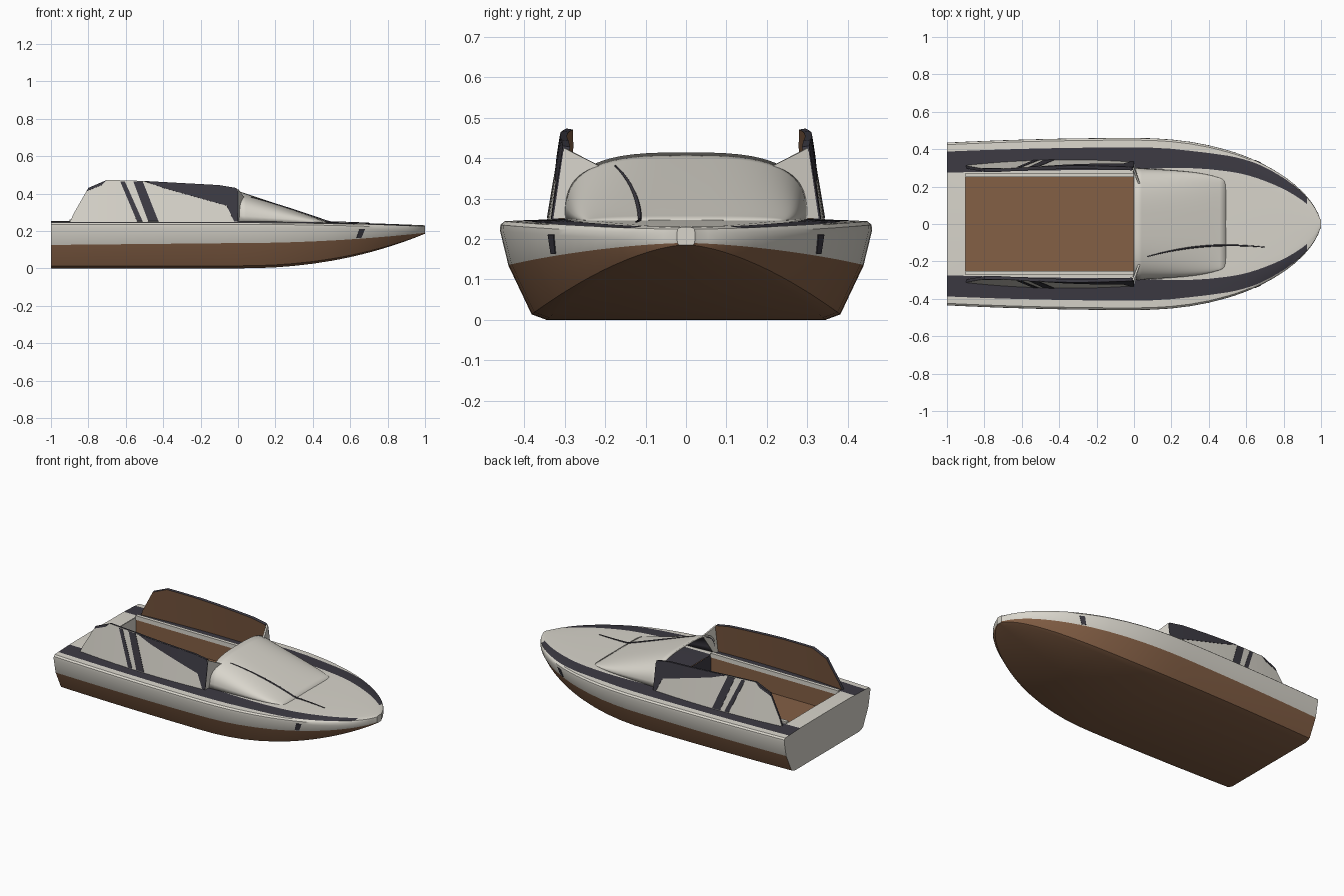
import bpy, bmesh, math

if "Cube" in bpy.data.objects:
    bpy.data.objects.remove(bpy.data.objects["Cube"])


def material(name, rgb):
    m = bpy.data.materials.new(name)
    m.use_nodes = True
    m.diffuse_color = (*rgb, 1)
    m.node_tree.nodes["Principled BSDF"].inputs["Base Color"].default_value = (*rgb, 1)
    return m


WHITE = material("warm white", (0.69, 0.665, 0.60))
BROWN = material("brown", (0.23, 0.115, 0.06))
DARK = material("charcoal", (0.045, 0.042, 0.055))


def finish(name, bm, mats, mirror=True, thick=0, inner=0, rim=0, angle=30):
    """Turn a bmesh into an object, mirrored across the centre line."""
    mesh = bpy.data.meshes.new(name)
    bm.to_mesh(mesh)
    bm.free()
    for m in mats:
        mesh.materials.append(m)
    ob = bpy.data.objects.new(name, mesh)
    bpy.context.collection.objects.link(ob)
    if angle:
        bpy.ops.object.select_all(action="DESELECT")
        ob.select_set(True)
        bpy.context.view_layer.objects.active = ob
        bpy.ops.object.shade_smooth_by_angle(angle=math.radians(angle))
    if mirror:
        mod = ob.modifiers.new("mirror", "MIRROR")
        mod.use_axis = (False, True, False)
    if thick:
        mod = ob.modifiers.new("thickness", "SOLIDIFY")
        mod.thickness = thick
        mod.offset = -1
        mod.material_offset = inner
        mod.material_offset_rim = rim
    return ob


def clamp(v):
    return max(0.0, min(1.0, v))


# Hull shape functions along the length
def width(x):
    if x < 0:
        return 0.46 - 0.025 * x * x
    return max(0.022, 0.46 * max(0, 1 - x ** 2.2) ** 0.62)


def keel_z(x):
    return 0.185 * max(0, x) ** 2.2


def paint_z(x):
    return 0.135 + (0.01 * x if x < 0 else 0.055 * x * x)


def deck_z(x):
    return 0.25 - 0.022 * max(0, x) ** 2


def section(x):
    w, zb, zm, zd = width(x), keel_z(x), paint_z(x), deck_z(x)
    band_out = 0.89 + 0.07 * clamp((x - 0.35) / 0.3)
    band_in = 0.63 + 0.1 * clamp(x / 0.6)
    return [(0, zb), (0.75 * w, zb), (0.83 * w, zb + 0.1 * (zm - zb)),
            (0.955 * w, zm), (w, zd - 0.03), (0.998 * w, zd - 0.015), (0.975 * w, zd - 0.006),
            (band_out * w, zd - 0.004), (band_in * w, zd),
            (min(0.255, 0.58 * w), zd + 0.001), (0, zd + 0.002)]


# Hull and deck, with painted bands by column and an opening for the cockpit
REAR, FRONT, HALF, FLOOR = -0.9, 0.0, 0.255, 0.12
stations = [-1 + 0.1 * i for i in range(16)] + [0.5 + 0.04 * i for i in range(1, 11)]
stations += [0.925, 0.95, 0.97, 0.985, 0.995, 1.0]
bm = bmesh.new()
rings = [[bm.verts.new((x, y, z)) for y, z in section(x)] for x in stations]
for i in range(len(rings) - 1):
    mid = (stations[i] + stations[i + 1]) / 2
    for j in range(10):
        if j == 9 and REAR < mid < FRONT:
            continue
        f = bm.faces.new((rings[i][j], rings[i + 1][j], rings[i + 1][j + 1], rings[i][j + 1]))
        banded = j == 7 and mid < 0.93
        under_cowl = j == 9 and FRONT < mid < 0.4
        f.material_index = 1 if j < 3 else 2 if banded or under_cowl else 0
bm.faces.new(rings[0])
bm.faces.new(rings[-1])
bmesh.ops.recalc_face_normals(bm, faces=bm.faces)
finish("hull", bm, [WHITE, BROWN, DARK])


def box(name, lo, hi, mats, mirror=True, open_top=False):
    bm = bmesh.new()
    bmesh.ops.create_cube(bm, size=1)
    for v in bm.verts:
        v.co = [lo[k] if v.co[k] < 0 else hi[k] for k in range(3)]
    if open_top:
        bm.normal_update()
        bmesh.ops.delete(bm, geom=[f for f in bm.faces if f.normal.z > 0.9], context="FACES_ONLY")
        for f in bm.faces:
            f.material_index = 1 if f.normal.x < -0.9 else 2 if f.normal.x > 0.9 else 0
        bmesh.ops.reverse_faces(bm, faces=bm.faces)
    return finish(name, bm, mats, mirror)


# Cockpit tub and the ledges beside it
box("cockpit_tub", (REAR, -HALF, FLOOR), (FRONT, HALF, 0.25), [BROWN, WHITE, DARK], False, True)
box("cockpit_ledge", (REAR, 0.25, 0.235), (0, 0.272, 0.262), [WHITE])


# Sloping foredeck cowl, dark inside and open to the cockpit
def cowl_size(x):
    t = x / 0.5
    return 0.30 - 0.03 * t - 0.04 * t ** 5, max(0.001, 0.166 * (1 - t))


def cowl_base(x):
    return deck_z(x) - 0.002


def cowl_z(x, y):
    a, h = cowl_size(x)
    arch = cowl_base(x) + h * max(0, 1 - (abs(y) / a) ** 3) ** (1 / 3)
    return max(arch, deck_z(x) + 0.002)


bm = bmesh.new()
rows = []
for i in range(13):
    x = 0.5 * i / 12
    a, h = cowl_size(x)
    row = []
    for j in range(17):
        t = math.pi / 2 * j / 16
        up = math.cos(t) ** (2 / 3) if j < 16 else 0
        row.append(bm.verts.new((x, a * math.sin(t) ** (2 / 3), cowl_base(x) + h * up)))
    rows.append(row)
for r, s in zip(rows, rows[1:]):
    for j in range(16):
        bm.faces.new((r[j], s[j], s[j + 1], r[j + 1]))
bm.normal_update()
if sum(f.normal.z for f in bm.faces) < 0:
    bmesh.ops.reverse_faces(bm, faces=bm.faces)
finish("cowl", bm, [WHITE, DARK], thick=0.01, inner=1, angle=50)


# Curved upright panels drawn in side elevation and bent to a surface
def panel(name, pts, surface, thick, mats, lift=0.0, inner=0, rim=0):
    bm = bmesh.new()
    bm.faces.new([bm.verts.new((x, 0, z)) for x, z in pts])
    for i in range(1, 18):
        bmesh.ops.bisect_plane(bm, geom=bm.verts[:] + bm.edges[:] + bm.faces[:],
                               plane_co=(-0.9 + i * 0.05, 0, 0), plane_no=(1, 0, 0))
    for v in bm.verts:
        v.co.y = surface(v.co.x, v.co.z) + lift
    bm.normal_update()
    if sum(f.normal.y for f in bm.faces) < 0:
        bmesh.ops.reverse_faces(bm, faces=bm.faces)
    return finish(name, bm, mats, thick=thick, inner=inner, rim=rim, angle=0)


def wing_y(x, z):
    return 0.343 - 0.03 * ((x + 0.35) / 0.55) ** 2 - 0.16 * (z - 0.25)


def side_y(x, z):
    zm, zr = paint_z(x), deck_z(x) - 0.03
    return width(x) * (0.955 + 0.045 * (z - zm) / (zr - zm))


panel("side_wing", [(-0.9, 0.245), (-0.88, 0.29), (-0.8, 0.43), (-0.7, 0.473), (-0.5, 0.467),
                    (-0.1, 0.445), (-0.01, 0.43), (0, 0.41), (0, 0.245)],
      wing_y, 0.016, [WHITE, BROWN, DARK], inner=1, rim=2)

# Painted wing and hull markings as thin plates
marks = {
    "wing_narrow_stripe": [(-0.63, 0.465), (-0.605, 0.465), (-0.51, 0.252), (-0.54, 0.252)],
    "wing_wide_stripe": [(-0.56, 0.465), (-0.51, 0.465), (-0.425, 0.252), (-0.48, 0.252)],
    "wing_front_wedge": [(-0.5, 0.467), (-0.1, 0.445), (-0.01, 0.43), (0, 0.41), (0, 0.33),
                         (-0.06, 0.335), (-0.4, 0.43)],
    "wing_front_edge": [(-0.06, 0.335), (0, 0.33), (0, 0.25), (-0.02, 0.25)],
    "wing_rear_corner": [(-0.81, 0.412), (-0.8, 0.43), (-0.7, 0.473), (-0.73, 0.445)],
}
for name, pts in marks.items():
    panel(name, pts, wing_y, 0.003, [DARK], lift=0.002)
panel("hull_side_mark", [(0.635, 0.163), (0.66, 0.163), (0.68, 0.21), (0.65, 0.21)],
      side_y, 0.005, [DARK], lift=0.003)

# Fairing joining the cowl shoulder to the wing
bm = bmesh.new()
bm.faces.new([bm.verts.new(p) for p in
              [(0.035, 0.21, 0.378), (0.0, 0.302, 0.425), (0.0, 0.328, 0.25), (0.005, 0.28, 0.25)]])
bm.normal_update()
if bm.faces[:][0].normal.x < 0:
    bmesh.ops.reverse_faces(bm, faces=bm.faces)
finish("wing_fairing", bm, [WHITE], thick=0.01, angle=0)

# Slender dark trim line on one side of the foredeck
curve = bpy.data.curves.new("foredeck_trim", "CURVE")
curve.dimensions = "3D"
curve.bevel_depth = 0.005
curve.bevel_resolution = 1
curve.use_fill_caps = True
line = curve.splines.new("POLY")
steps = 24
line.points.add(steps)
for i, p in enumerate(line.points):
    x = 0.07 + 0.63 * i / steps
    y = -0.114 - 0.33 * max(0, 0.5 - x) ** 2 - 0.25 * max(0, x - 0.5) ** 2
    z = cowl_z(x, y) if x < 0.5 else deck_z(x) + 0.002
    p.co = (x, y, z + 0.001, 1)
    p.radius = 0.4 + 0.6 * math.sin(math.pi * i / steps)
curve.materials.append(DARK)
bpy.context.collection.objects.link(bpy.data.objects.new("foredeck_trim", curve))
